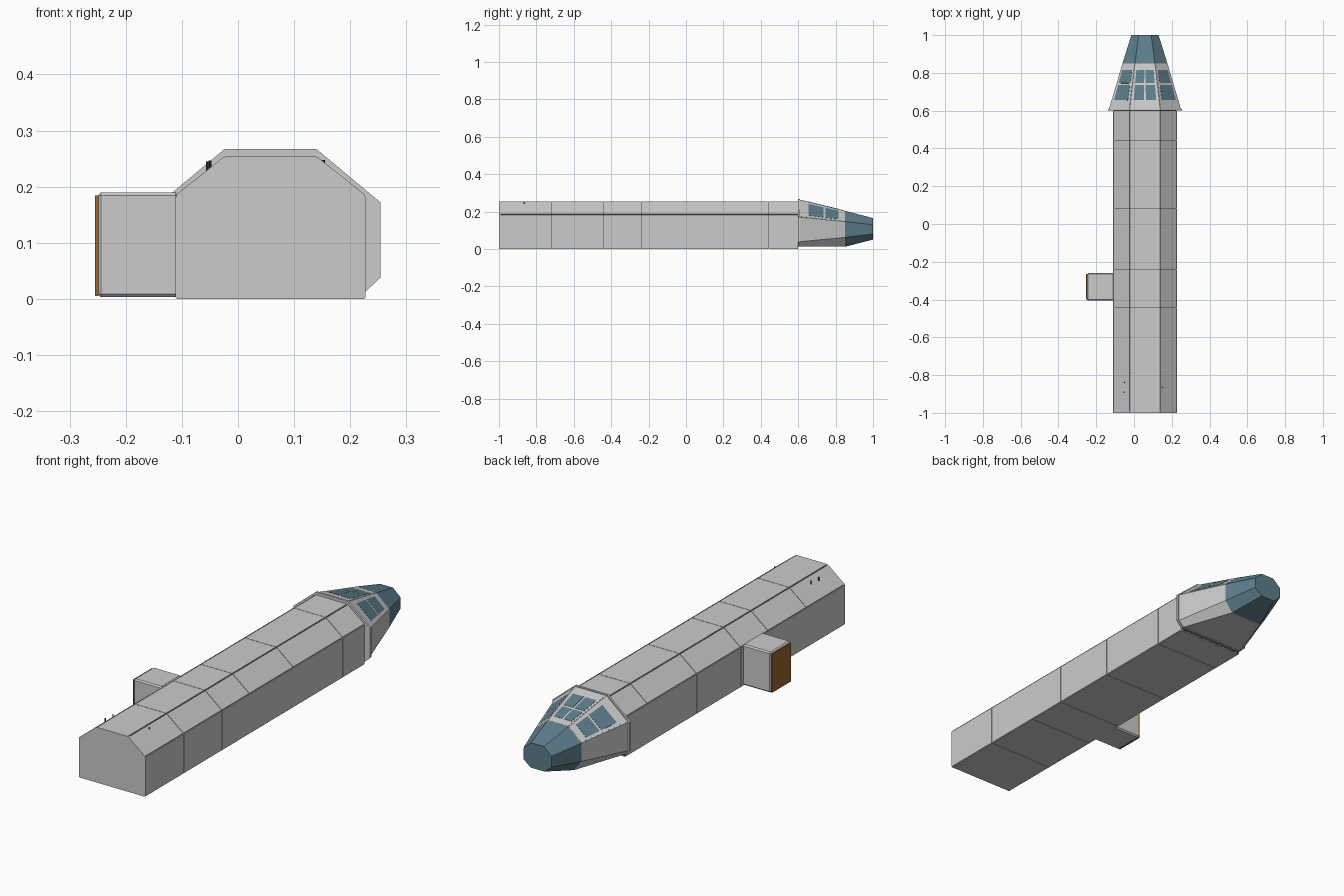
import bpy, bmesh
from mathutils import Vector

if "Cube" in bpy.data.objects:
    bpy.data.objects.remove(bpy.data.objects["Cube"])

CX = 0.058  # centre line of the fuselage


def material(name, color):
    m = bpy.data.materials.new(name)
    m.diffuse_color = (*color, 1)
    m.use_nodes = True
    m.node_tree.nodes["Principled BSDF"].inputs["Base Color"].default_value = m.diffuse_color
    return m


GLASS = material("glass_blue", (0.11, 0.21, 0.26))
ORANGE = material("hatch_orange", (0.32, 0.13, 0.03))
DARK = material("seam_dark", (0.06, 0.06, 0.065))
LIGHT = material("frame_light", (0.55, 0.55, 0.56))


def finish(bm, name, mat=None):
    bmesh.ops.recalc_face_normals(bm, faces=bm.faces)
    me = bpy.data.meshes.new(name)
    bm.to_mesh(me)
    bm.free()
    ob = bpy.data.objects.new(name, me)
    bpy.context.collection.objects.link(ob)
    if mat:
        me.materials.append(mat)
    return ob


def loft(name, rings, mat=None):
    """Skin a list of equal-length point rings and cap both ends."""
    bm = bmesh.new()
    vs = [[bm.verts.new(p) for p in r] for r in rings]
    n = len(vs[0])
    for a, b in zip(vs, vs[1:]):
        for i in range(n):
            j = (i + 1) % n
            bm.faces.new((a[i], a[j], b[j], b[i]))
    bm.faces.new(vs[0])
    bm.faces.new(vs[-1])
    return finish(bm, name, mat)


def slab(bm, corners, lift, depth):
    """Thin plate: four corners lifted along the normal and thickened."""
    c = [Vector(p) for p in corners]
    nrm = (c[2] - c[0]).cross(c[3] - c[1]).normalized()
    top = [bm.verts.new(p + nrm * lift) for p in c]
    low = [bm.verts.new(p + nrm * (lift - depth)) for p in c]
    bm.faces.new(top)
    bm.faces.new(low[::-1])
    for i in range(4):
        j = (i + 1) % 4
        bm.faces.new((top[i], low[i], low[j], top[j]))


def box(name, lo, hi, mat=None, bevel=0):
    bm = bmesh.new()
    bmesh.ops.create_cube(bm, size=1)
    for v in bm.verts:
        v.co = Vector([(l + h) / 2 + c * (h - l) for l, h, c in zip(lo, hi, v.co)])
    if bevel:
        bmesh.ops.bevel(bm, geom=bm.edges[:], offset=bevel, segments=1, affect='EDGES')
    return finish(bm, name, mat)


# Hull: dark core with plating on every facet, leaving narrow seams
def hull_profile(d):
    h = [(0.169 - d, d), (0.169 - d, 0.185 - d * 0.6), (0.081 - d * 0.4, 0.255 - d)]
    return [(CX + x, z) for x, z in h] + [(CX - x, z) for x, z in reversed(h)]


loft("hull_core", [[(x, y, z) for x, z in hull_profile(0.004)] for y in (-0.998, 0.6)], DARK)

outline = hull_profile(0)
joints = [-1, -0.72, -0.44, -0.24, 0.08, 0.44, 0.6]
bm = bmesh.new()
for i, p in enumerate(outline):
    p, q = Vector(p), Vector(outline[(i + 1) % 6])
    gap = (q - p).normalized() * 0.0025
    p, q = p + gap, q - gap
    for y0, y1 in zip(joints, joints[1:]):
        a, b = y0 + (0.001 if y0 > -1 else 0), y1 - 0.001
        slab(bm, [(p.x, a, p.y), (q.x, a, q.y), (q.x, b, q.y), (p.x, b, p.y)][::-1], 0, 0.005)
finish(bm, "hull_plating")
loft("rear_bulkhead", [[(x, y, z) for x, z in hull_profile(0.001)] for y in (-1, -0.99)])


# Cockpit: eight-sided sections narrowing to the tip
def section(y, bx, zb, sx, zl, zu, tx, zt):
    h = [(bx, zb), (sx, zl), (sx, zu), (tx, zt)]
    return [(CX + x, y, z) for x, z in h] + [(CX - x, y, z) for x, z in reversed(h)]


rim = (0.168, 0.012, 0.196, 0.038, 0.172, 0.082, 0.267)
base = section(0.61, 0.164, 0.013, 0.190, 0.039, 0.170, 0.080, 0.263)
mid = section(0.85, 0.082, 0.012, 0.119, 0.062, 0.146, 0.053, 0.204)
tip = section(1.0, 0.035, 0.050, 0.072, 0.080, 0.130, 0.033, 0.165)
loft("cockpit_rim", [section(0.6, *rim), section(0.61, *rim)])
loft("cockpit_shell", [base, mid])
loft("nose_glass", [mid, tip], GLASS)


# Facet helpers for frames and panes on the upper cockpit facets
def on_facet(i, u, y):
    v = (y - 0.61) / 0.24
    a, b = (Vector(base[k]).lerp(Vector(mid[k]), v) for k in (i, i + 1))
    return a.lerp(b, u)


def pane(bm, i, u0, u1, y0, y1, lift):
    slab(bm, [on_facet(i, u0, y0), on_facet(i, u0, y1),
              on_facet(i, u1, y1), on_facet(i, u1, y0)], lift, 0.003)


frames, panes = bmesh.new(), bmesh.new()
for i, cols in ((2, [(0.14, 0.86)]), (3, [(0.1, 0.47), (0.53, 0.9)]), (4, [(0.14, 0.86)])):
    pane(frames, i, 0.03, 0.97, 0.613, 0.848, 0.0008)
    for u0, u1 in cols:
        for y0, y1 in ((0.655, 0.735), (0.745, 0.815)):
            pane(panes, i, u0, u1, y0, y1, 0.0018)
finish(frames, "window_frames", LIGHT)
finish(panes, "cockpit_windows", GLASS)

# Docking port on the left side with its hatch
box("docking_port", (-0.25, -0.405, 0.003), (-0.105, -0.26, 0.19), bevel=0.006)
box("docking_hatch", (-0.255, -0.401, 0.005), (-0.249, -0.264, 0.184), ORANGE)

# Small antennas near the rear
for n, (x, y, z0, z1) in enumerate([(-0.054, -0.89, 0.225, 0.245),
                                    (-0.050, -0.84, 0.228, 0.247),
                                    (0.152, -0.865, 0.238, 0.248)]):
    bpy.ops.mesh.primitive_cylinder_add(vertices=8, radius=0.003, depth=z1 - z0,
                                        location=(x, y, (z0 + z1) / 2))
    bpy.context.object.name = f"antenna_{n + 1}"
    bpy.context.object.data.materials.append(DARK)
